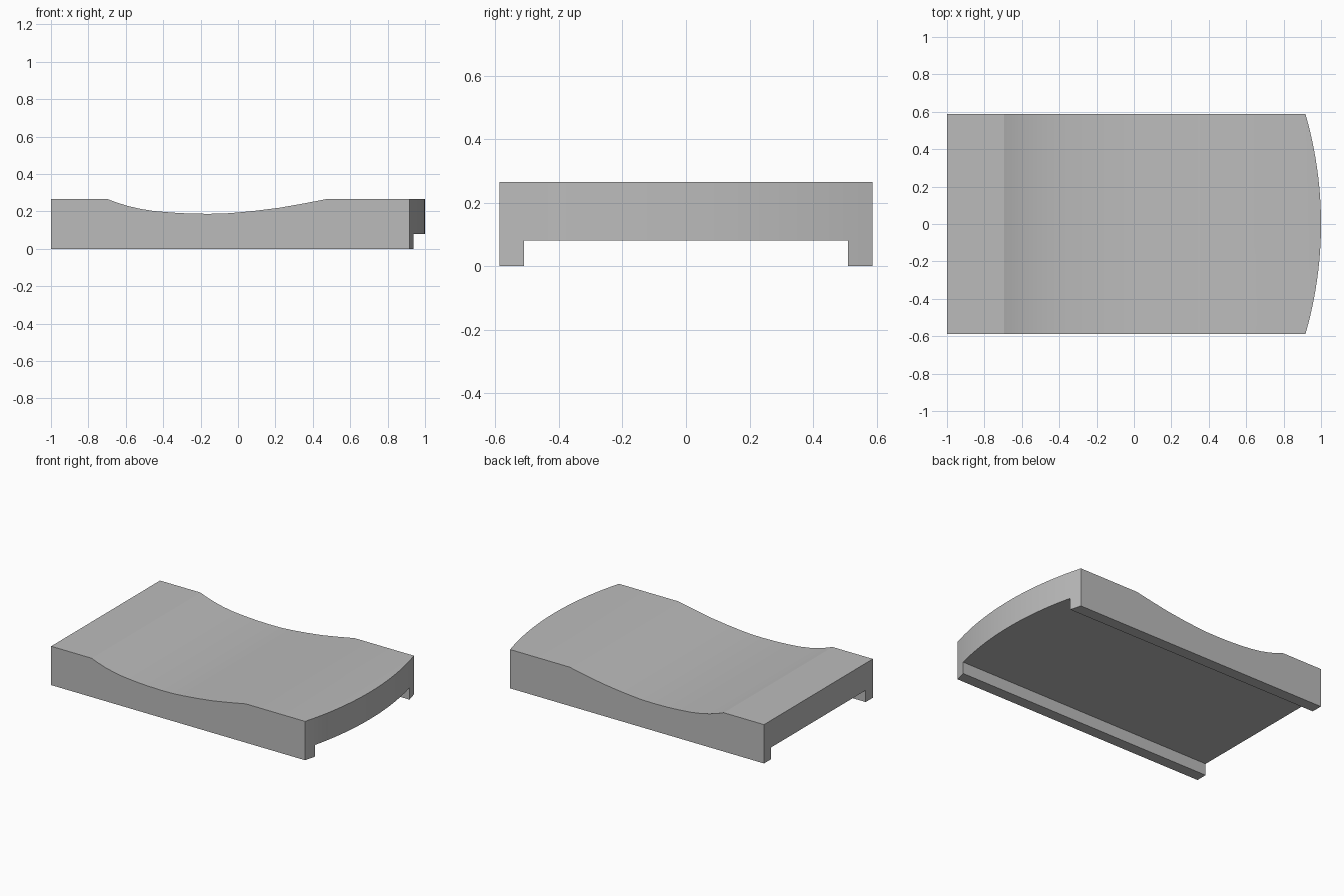
import bpy, bmesh, math
from mathutils import Vector

if "Cube" in bpy.data.objects:
    bpy.data.objects.remove(bpy.data.objects["Cube"], do_unlink=True)

HALF_W, HEIGHT, RAIL_H, RAIL_IN = 0.587, 0.265, 0.08, 0.51
ARC_DEPTH = 0.083

grey = bpy.data.materials.new("mid grey")
grey.use_nodes = True
grey.diffuse_color = (0.5, 0.5, 0.5, 1)
grey.node_tree.nodes["Principled BSDF"].inputs["Base Color"].default_value = (0.5, 0.5, 0.5, 1)


def prism(name, outline, direction):
    """Extrude a closed outline of 3D points along a direction."""
    bm = bmesh.new()
    face = bm.faces.new([bm.verts.new(p) for p in outline])
    new = bmesh.ops.extrude_face_region(bm, geom=[face])["geom"]
    moved = [v for v in new if isinstance(v, bmesh.types.BMVert)]
    bmesh.ops.translate(bm, verts=moved, vec=Vector(direction))
    bmesh.ops.recalc_face_normals(bm, faces=bm.faces[:])
    mesh = bpy.data.meshes.new(name)
    bm.to_mesh(mesh)
    bm.free()
    mesh.materials.append(grey)
    obj = bpy.data.objects.new(name, mesh)
    bpy.context.collection.objects.link(obj)
    return obj


# Block with a bowed end
radius = (HALF_W ** 2 + ARC_DEPTH ** 2) / (2 * ARC_DEPTH)
sweep = math.asin(HALF_W / radius)
steps = 24
angles = [sweep * (2 * i / steps - 1) for i in range(steps + 1)]
plan = [(1 - radius + radius * math.cos(a), radius * math.sin(a), 0) for a in angles]
plan += [(-1, HALF_W, 0), (-1, -HALF_W, 0)]
body = prism("contoured_block", plan, (0, 0, HEIGHT))

# Hollow across the top
dip = [(-0.695, 0.265), (-0.65, 0.248), (-0.59, 0.229), (-0.52, 0.213), (-0.45, 0.202),
       (-0.36, 0.194), (-0.27, 0.189), (-0.17, 0.187), (-0.08, 0.188), (0, 0.194),
       (0.1, 0.204), (0.22, 0.219), (0.35, 0.242), (0.47, 0.265)]
hollow_outline = [(x, -1, z) for x, z in dip] + [(0.47, -1, 0.5), (-0.695, -1, 0.5)]
hollow = prism("hollow_cutter", hollow_outline, (0, 2, 0))

# Channel underneath, leaving a rail along each side
channel_outline = [(-2, y, z) for y, z in ((-RAIL_IN, -1), (RAIL_IN, -1),
                                           (RAIL_IN, RAIL_H), (-RAIL_IN, RAIL_H))]
channel = prism("channel_cutter", channel_outline, (4, 0, 0))

for cutter in (hollow, channel):
    cutter.hide_render = True
    mod = body.modifiers.new(cutter.name, "BOOLEAN")
    mod.operation, mod.solver, mod.object = "DIFFERENCE", "EXACT", cutter

# Bake the cuts and drop the cutters
graph = bpy.context.evaluated_depsgraph_get()
baked = bpy.data.meshes.new_from_object(body.evaluated_get(graph))
body.modifiers.clear()
body.data = baked
for cutter in (hollow, channel):
    bpy.data.objects.remove(cutter, do_unlink=True)

bpy.ops.object.select_all(action="DESELECT")
body.select_set(True)
bpy.context.view_layer.objects.active = body
bpy.ops.object.shade_smooth_by_angle(angle=math.radians(12))
